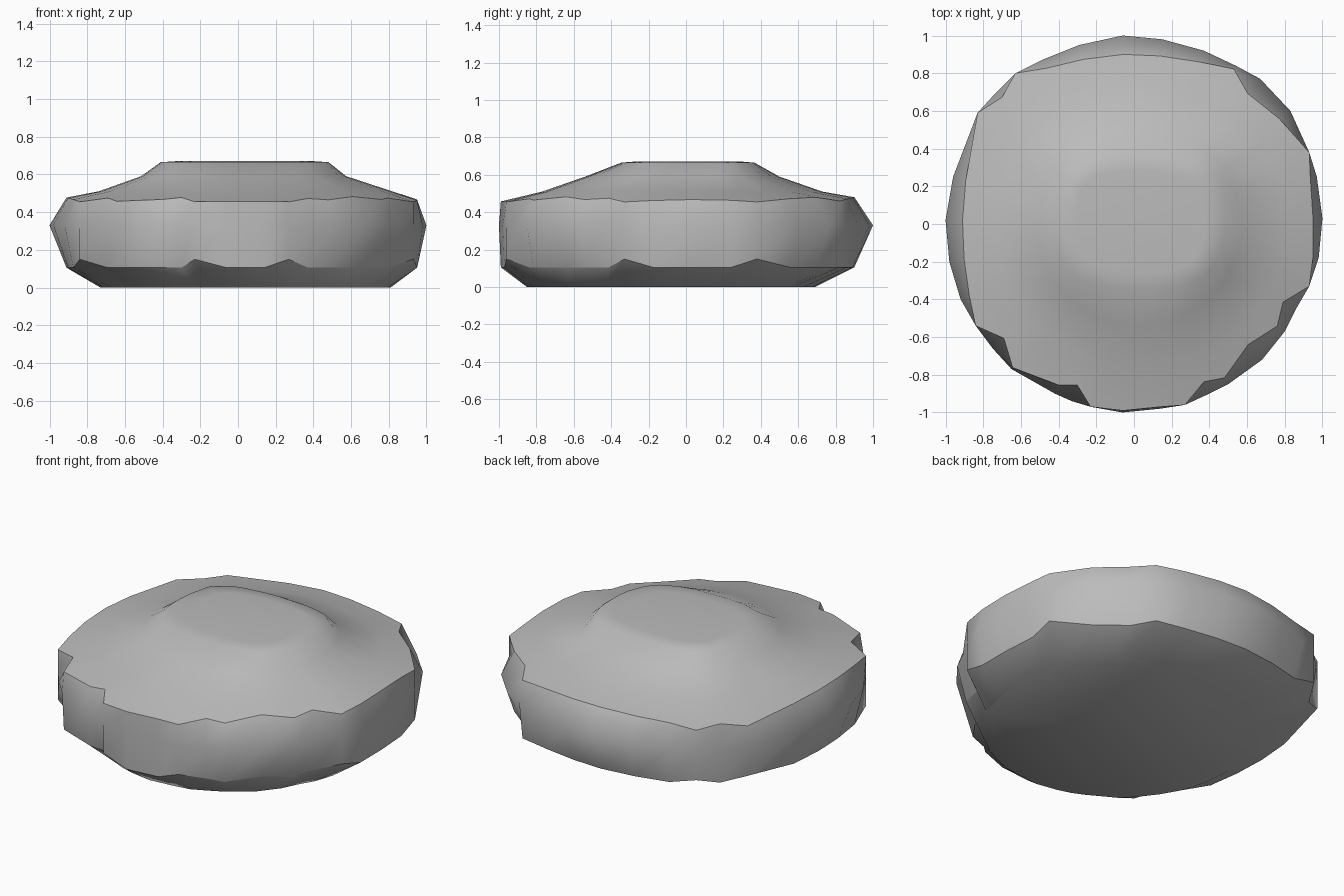
import bpy
import bmesh
import math

cube = bpy.data.objects.get("Cube")
if cube:
    bpy.data.objects.remove(cube)

# Widest outline of the stone, counter-clockwise from +x
OUTLINE = [
    (1, .03), (.97, .25), (.93, .38), (.83, .6), (.67, .77), (.54, .84), (.37, .92),
    (.15, .98), (-.06, 1), (-.29, .95), (-.49, .87), (-.63, .8), (-.73, .7),
    (-.83, .59), (-.96, .25), (-1, .02), (-.98, -.2), (-.92, -.4), (-.84, -.54),
    (-.75, -.66), (-.65, -.77), (-.42, -.9), (-.33, -.94), (-.23, -.97),
    (-.06, -1), (.14, -.98), (.27, -.96), (.4, -.9), (.5, -.85), (.68, -.72),
    (.8, -.57), (.86, -.45), (.93, -.33), (.98, -.18)]

# How far the chipped rims are drawn in at each outline point
CHIP = [
    .95, .965, 1, .93, .9, .98, .935, .91, .9, .92, .95, 1, .96, 1, .93, .91, .92,
    .95, 1, .92, .99, .95, .91, 1, .99, .99, 1, .93, .96, .89, .95, .92, 1, .97]


def scaled_ring(bm, z, scale_x, scale_y, shift_x, shift_y, square=0.0):
    """Smaller copy of the outline, optionally with squarer corners."""
    ring = []
    for x, y in OUTLINE:
        corner = 1 + square * math.sin(2 * math.atan2(y, x)) ** 2
        ring.append(bm.verts.new((x * scale_x * corner + shift_x,
                                  y * scale_y * corner + shift_y, z)))
    return ring


def chipped_ring(bm, height):
    """Irregular rim whose height follows the depth of each chip."""
    return [bm.verts.new((x * chip, y * chip, height(chip)))
            for (x, y), chip in zip(OUTLINE, CHIP)]


def bridge(bm, lower, upper):
    count = len(lower)
    for i in range(count):
        j = (i + 1) % count
        bm.faces.new((lower[i], lower[j], upper[j], upper[i]))


def crease(bm, ring):
    for a, b in zip(ring, ring[1:] + ring[:1]):
        bm.edges.get((a, b)).smooth = False


bm = bmesh.new()

# Underside, side band, sloping shoulder and raised plateau
base = scaled_ring(bm, 0, .77, .77, .04, -.08)
lower_rim = chipped_ring(bm, lambda chip: .15 if chip == 1 else .105)
waist = scaled_ring(bm, .33, 1, 1, 0, 0)
upper_rim = chipped_ring(bm, lambda chip: .455 + .25 * (1 - chip))
shoulder = scaled_ring(bm, .51, .78, .75, .04, -.02)
slope = scaled_ring(bm, .59, .545, .52, .03, -.02)
plateau = scaled_ring(bm, .665, .445, .355, .035, .01, .12)
crown = scaled_ring(bm, .672, .34, .27, .035, .01, .12)

rings = [base, lower_rim, waist, upper_rim, shoulder, slope, plateau, crown]
for lower, upper in zip(rings, rings[1:]):
    bridge(bm, lower, upper)
bm.faces.new(list(reversed(base)))
bm.faces.new(crown)

# Smooth stone with hard edges along the two chipped rims
for face in bm.faces:
    face.smooth = True
for rim in (lower_rim, upper_rim):
    crease(bm, rim)
bmesh.ops.recalc_face_normals(bm, faces=bm.faces[:])

mesh = bpy.data.meshes.new("stone")
bm.to_mesh(mesh)
bm.free()
stone = bpy.data.objects.new("stone", mesh)
bpy.context.collection.objects.link(stone)

# Plain grey stone colour
grey = bpy.data.materials.new("stone grey")
grey.use_nodes = True
colour = (.5, .5, .5, 1)
grey.diffuse_color = colour
grey.node_tree.nodes["Principled BSDF"].inputs["Base Color"].default_value = colour
mesh.materials.append(grey)
